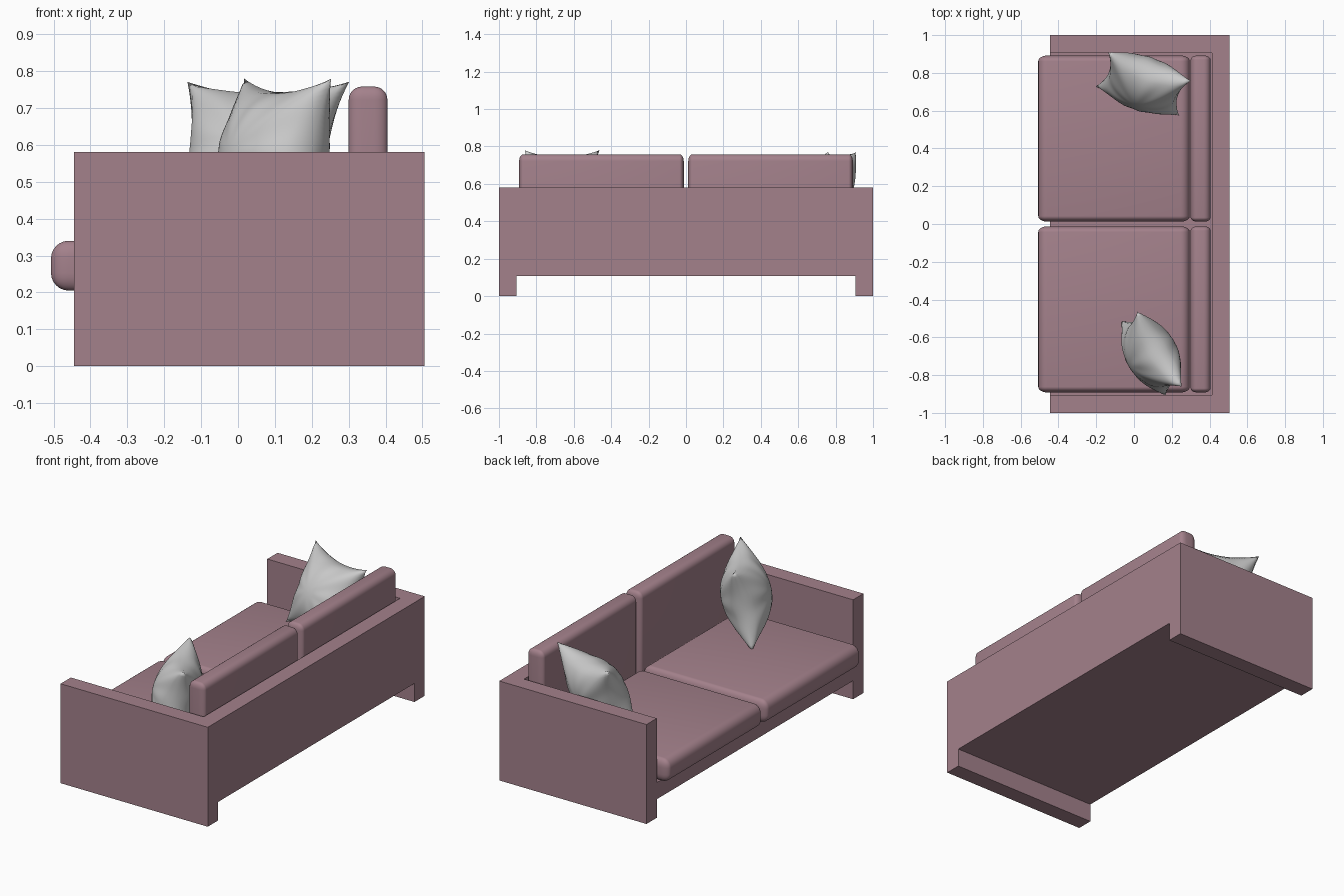
import bpy, bmesh, math
from mathutils import Matrix, Vector

if "Cube" in bpy.data.objects:
    bpy.data.objects.remove(bpy.data.objects["Cube"])

mauve = bpy.data.materials.new("mauve_fabric")
mauve.diffuse_color = (0.37, 0.22, 0.26, 1)
mauve.use_nodes = True
mauve.node_tree.nodes["Principled BSDF"].inputs["Base Color"].default_value = mauve.diffuse_color


def box(name, lo, hi):
    lo, hi = Vector(lo), Vector(hi)
    bm = bmesh.new()
    bmesh.ops.create_cube(bm, size=1, matrix=Matrix.Diagonal((hi - lo).to_4d()))
    me = bpy.data.meshes.new(name)
    bm.to_mesh(me)
    bm.free()
    ob = bpy.data.objects.new(name, me)
    ob.location = (lo + hi) / 2
    bpy.context.collection.objects.link(ob)
    return ob


def cut(ob, lo, hi):
    cutter = box("cutter", lo, hi)
    cutter.hide_render = True
    mod = ob.modifiers.new("cut", 'BOOLEAN')
    mod.operation, mod.solver, mod.object = 'DIFFERENCE', 'EXACT', cutter
    bpy.context.view_layer.objects.active = ob
    bpy.ops.object.modifier_apply(modifier=mod.name)
    bpy.data.objects.remove(cutter)


def cushion(name, lo, hi, radius):
    # ends are rounded more tightly along y than the long edges
    k = 1.6
    ob = box(name, lo, hi)
    for v in ob.data.vertices:
        v.co.y *= k
    ob.scale.y = 1 / k
    mod = ob.modifiers.new("round", 'BEVEL')
    mod.width, mod.segments = radius, 6
    ob.data.materials.append(mauve)
    ob.data.shade_smooth()
    return ob


def pillow(name, center, across, up, thick=0.135, half=0.232, n=32):
    # two bulging sheets joined at a pinched square seam
    bm = bmesh.new()
    for side in (1, -1):
        new = bmesh.ops.create_grid(bm, x_segments=n, y_segments=n, size=1)["verts"]
        for v in new:
            u, w = v.co.x, v.co.y
            puff = max(0, (1 - u * u) * (1 - w * w)) ** 0.55
            crease = 1 + 0.05 * math.sin(9 * math.atan2(w, u) + side) * (u * u + w * w)
            v.co = (u * half * (1 - 0.17 * (1 - w * w)),
                    w * half * (1 - 0.17 * (1 - u * u)),
                    side * thick * puff * crease)
        if side < 0:
            bmesh.ops.reverse_faces(bm, faces=list({f for v in new for f in v.link_faces}))
    bmesh.ops.remove_doubles(bm, verts=bm.verts, dist=1e-5)
    me = bpy.data.meshes.new(name)
    bm.to_mesh(me)
    bm.free()
    me.shade_smooth()
    ob = bpy.data.objects.new(name, me)
    x = Vector(across).normalized()
    z = x.cross(Vector(up)).normalized()
    rot = Matrix((x, z.cross(x), z)).transposed().to_4x4()
    ob.matrix_world = Matrix.Translation(center) @ rot
    bpy.context.collection.objects.link(ob)


# Frame: one block with the leg gap and the seat well cut out
frame = box("sofa_frame", (-0.445, -1, 0), (0.505, 1, 0.58))
cut(frame, (-1, -0.905, -0.5), (1, 0.905, 0.108))
cut(frame, (-1, -0.905, 0.205), (0.412, 0.905, 1))
frame.data.materials.clear()
frame.data.materials.append(mauve)

# Seat and back cushions
for label, y0, y1 in (("left", 0.012, 0.892), ("right", -0.892, -0.012)):
    cushion(label + "_seat_cushion", (-0.507, y0, 0.205), (0.295, y1, 0.34), 0.048)
    cushion(label + "_back_cushion", (0.3, y0, 0.205), (0.405, y1, 0.758), 0.036)

# Throw pillows leaning in the corners
pillow("left_throw_pillow", (0.05, 0.743, 0.56), (0.43, -0.15, 0), (0.07, 0.18, 0.42))
pillow("right_throw_pillow", (0.092, -0.687, 0.553), (0.23, -0.39, 0), (0.165, -0.10, 0.42))
